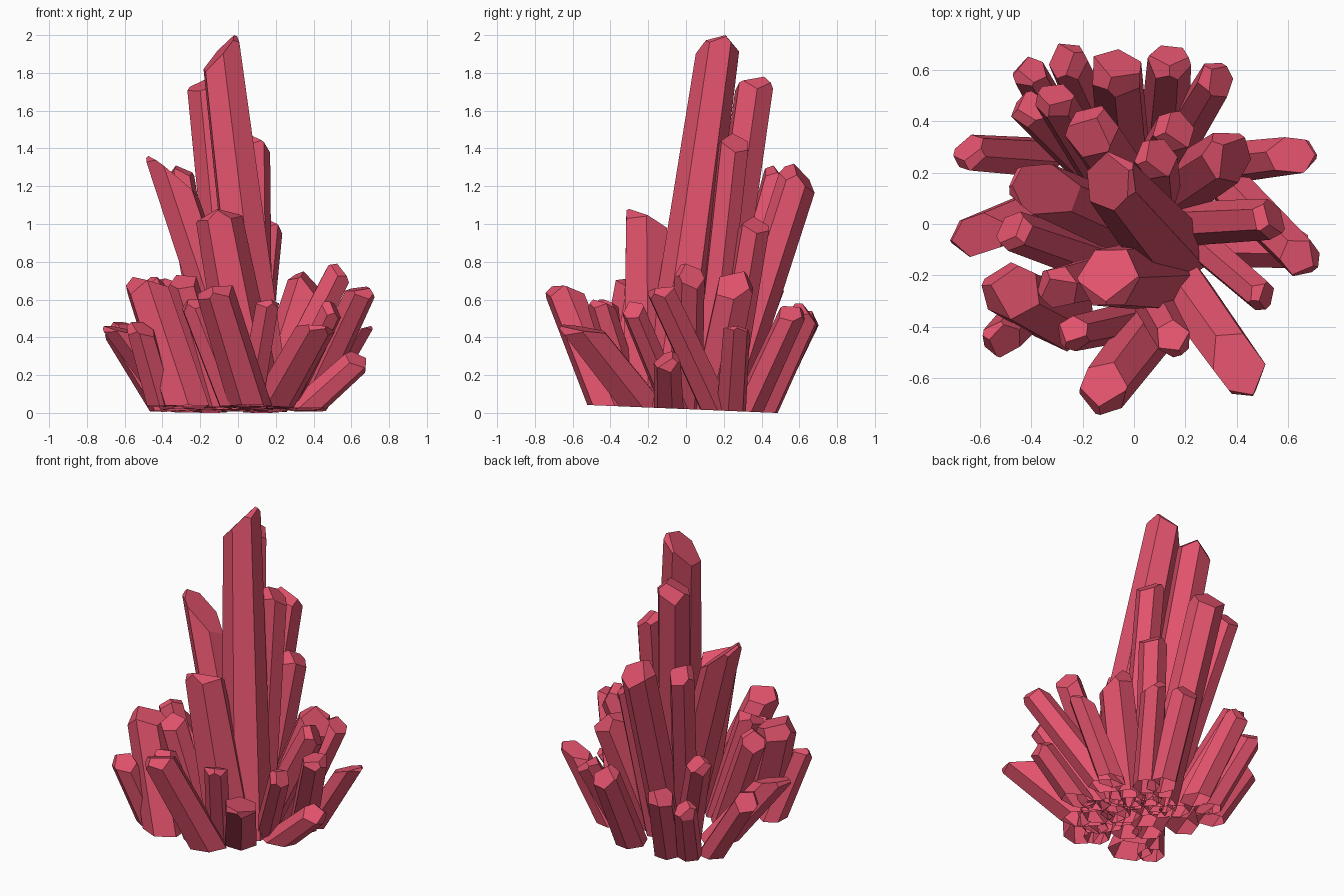
import bpy, bmesh, math, random
from mathutils import Vector

if "Cube" in bpy.data.objects:
    bpy.data.objects.remove(bpy.data.objects["Cube"])

random.seed(4)
mat = bpy.data.materials.new("rose_crystal")
mat.diffuse_color = (0.75, 0.085, 0.15, 1)
mat.use_nodes = True
mat.node_tree.nodes["Principled BSDF"].inputs["Base Color"].default_value = mat.diffuse_color


def cut(bm, point, normal, close=True):
    # slice off everything beyond the plane and close the hole if wanted
    geom = bm.verts[:] + bm.edges[:] + bm.faces[:]
    res = bmesh.ops.bisect_plane(bm, geom=geom, dist=1e-5, plane_co=point,
                                 plane_no=normal, clear_outer=True)
    edges = [e for e in res["geom_cut"] if isinstance(e, bmesh.types.BMEdge) and e.is_boundary]
    if close and len(edges) > 2:
        bmesh.ops.contextual_create(bm, geom=edges)


def crystal(name, base, tip, r, facing=None, flare=1.0, tilt=None, sides=6):
    # base (x, y) on the ground, tip (x, y, top z), facing = azimuth of the main
    # end facet, tilt = its slope (a given tilt makes a sharp chisel end)
    b, t = Vector((*base, 0.02)), Vector(tip)
    d = (t - b).normalized()
    a = math.radians(random.uniform(0, 360) if facing is None else facing)
    f = Vector((math.cos(a), math.sin(a), 0))
    f = (f - d * f.dot(d)).normalized()
    g = d.cross(f)
    apex = t - f * r * (0.8 if tilt else 0.5)
    apex += d * ((tip[2] - apex.z) / d.z)
    spin = random.uniform(0, math.pi / 3)
    length = (t - b).length
    bm = bmesh.new()
    rings = []
    for s in (-0.35, length + 0.4):
        rad = 1.06 * r * (1 + (flare - 1) * (1 - s / length))
        c = b + d * s
        ring = []
        for i in range(sides):
            w = spin + 2 * math.pi * i / sides
            ring.append(bm.verts.new(c + rad * (f * math.cos(w) + g * math.sin(w))))
        rings.append(ring)
    lo, hi = rings
    bm.faces.new(hi)
    for i in range(sides):
        j = (i + 1) % sides
        bm.faces.new((lo[i], lo[j], hi[j], hi[i]))
    # faceted termination: one broad facet and two steeper ones
    for turn, lean in ((0, tilt or random.uniform(30, 42)), (125, random.uniform(38, 55)),
                       (-120, random.uniform(38, 55))):
        h, k = math.radians(turn), math.radians(lean)
        side = f * math.cos(h) + g * math.sin(h)
        cut(bm, apex, d * math.cos(k) + side * math.sin(k))
    # slightly sloping ground cut, left open underneath
    cut(bm, Vector((0, 0, 0.02)), Vector((0, -0.042, -1)), close=False)
    me = bpy.data.meshes.new(name)
    bm.to_mesh(me)
    bm.free()
    me.materials.append(mat)
    bpy.context.collection.objects.link(bpy.data.objects.new(name, me))


# tall central crystals
crystal("main_spire", (0.14, -0.10), (-0.10, 0.18, 2.0), 0.105, 200, 1.35, 44)
crystal("rear_spire", (0.0, 0.12), (-0.17, 0.37, 1.78), 0.10, 240)
crystal("right_spire", (0.1, 0.1), (0.085, 0.26, 1.48), 0.08, 20)
crystal("left_spire", (0.06, -0.05), (-0.39, 0.15, 1.36), 0.10, 0, 1.1, 58)
crystal("rear_left_spire", (-0.1, 0.14), (-0.32, 0.50, 1.31), 0.075)
crystal("rear_blade", (-0.03, 0.2), (-0.07, 0.62, 1.32), 0.10)
crystal("rear_right_spire", (0.06, 0.2), (0.16, 0.37, 1.04), 0.08, 20)
crystal("front_spire", (0.09, -0.2), (-0.11, -0.21, 1.08), 0.115, 90, 1.25, 30)

# medium and small crystals leaning outward: base, tip, radius, facing, tilt
outer = [
    ((0.17, 0.0), (0.56, 0.02, 0.79), 0.075, None, None),
    ((0.16, 0.13), (0.39, 0.28, 0.75), 0.10, None, None),
    ((0.36, 0.16), (0.66, -0.14, 0.66), 0.075, None, None),
    ((0.38, 0.24), (0.64, 0.27, 0.46), 0.07, 180, 50),
    ((0.35, -0.09), (0.65, -0.10, 0.29), 0.07, None, None),
    ((0.24, -0.06), (0.52, -0.30, 0.59), 0.06, None, None),
    ((0.17, -0.22), (0.42, -0.57, 0.46), 0.095, 115, 50),
    ((0.06, -0.28), (0.16, -0.46, 0.60), 0.065, None, None),
    ((0.07, -0.40), (-0.13, -0.66, 0.67), 0.095, None, None),
    ((-0.02, -0.38), (-0.25, -0.43, 0.60), 0.065, None, None),
    ((-0.40, -0.32), (-0.53, -0.46, 0.48), 0.07, None, None),
    ((-0.27, -0.37), (-0.50, -0.25, 0.72), 0.11, None, None),
    ((-0.1, -0.2), (-0.31, -0.25, 0.73), 0.08, None, None),
    ((-0.2, -0.12), (-0.49, -0.02, 0.72), 0.075, None, None),
    ((-0.3, 0.08), (-0.63, -0.05, 0.46), 0.08, 10, 50),
    ((-0.38, 0.26), (-0.67, 0.28, 0.48), 0.07, None, None),
    ((-0.15, 0.2), (-0.42, 0.46, 0.70), 0.07, None, None),
    ((-0.28, 0.36), (-0.42, 0.61, 0.46), 0.065, None, None),
    ((-0.15, 0.4), (-0.27, 0.66, 0.54), 0.075, None, None),
    ((0.12, 0.4), (0.14, 0.66, 0.58), 0.08, None, None),
    ((0.18, 0.33), (0.33, 0.58, 0.56), 0.07, None, None),
]
for n, (base, tip, r, facing, tilt) in enumerate(outer, 1):
    crystal(f"outer_crystal_{n:02d}", base, tip, r, facing, 1.1, tilt)
